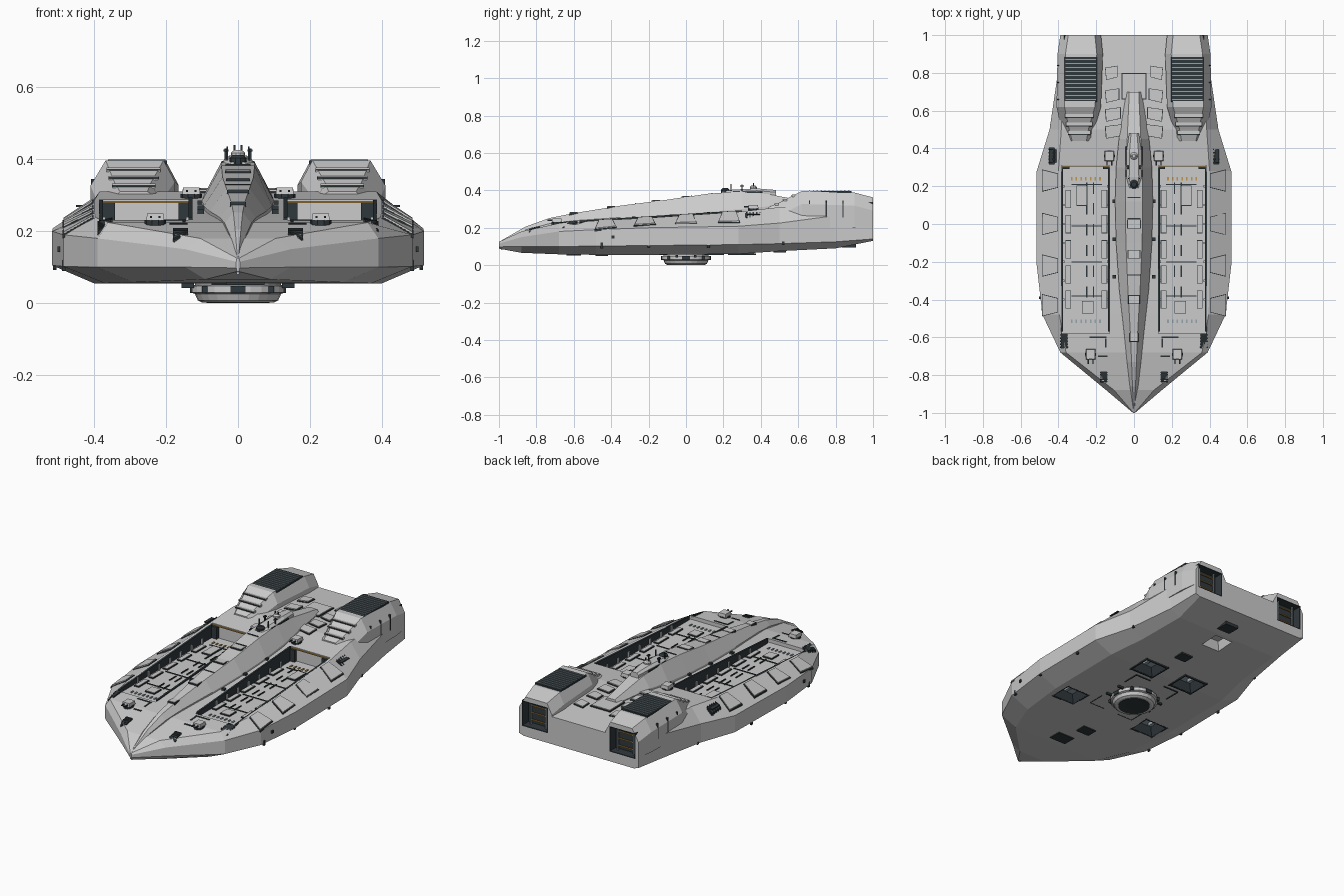
import bpy, bmesh
from math import sin, cos, pi

if "Cube" in bpy.data.objects:
    bpy.data.objects.remove(bpy.data.objects["Cube"])

def mat(name, c):
    m = bpy.data.materials.new(name)
    m.diffuse_color = (*c, 1)
    m.use_nodes = True
    m.node_tree.nodes["Principled BSDF"].inputs["Base Color"].default_value = m.diffuse_color
    return m
DARK, ORANGE = mat("dark", (.03, .04, .045)), mat("orange", (.55, .3, .06))
STEEL = mat("steel", (.3, .38, .42))

def make(name, verts, faces, m=None, mirror=True):
    """Mesh object, optionally with a copy mirrored across x."""
    n = len(verts)
    if mirror:
        verts = verts + [(-x, y, z) for x, y, z in verts]
        faces = faces + [[i + n for i in f] for f in faces]
    me = bpy.data.meshes.new(name)
    me.from_pydata(verts, [], faces)
    bm = bmesh.new()
    bm.from_mesh(me)
    bmesh.ops.recalc_face_normals(bm, faces=bm.faces)
    bm.to_mesh(me)
    bm.free()
    if m:
        me.materials.append(m)
    o = bpy.data.objects.new(name, me)
    bpy.context.collection.objects.link(o)
    return o

def loft(name, rings, m=None, mirror=False):
    n = len(rings[0])
    faces = [[i*n + j, i*n + (j+1) % n, (i+1)*n + (j+1) % n, (i+1)*n + j]
             for i in range(len(rings)-1) for j in range(n)]
    faces += [list(range(n)), [(len(rings)-1)*n + j for j in range(n)]]
    return make(name, [v for r in rings for v in r], faces, m, mirror)

HEX = [[0, 1, 2, 3], [4, 5, 6, 7], [0, 1, 5, 4], [1, 2, 6, 5], [2, 3, 7, 6], [3, 0, 4, 7]]
def solids(name, tops, m=None, mirror=True):
    """Several eight-cornered blocks in one object."""
    v, f = [], []
    for t in tops:
        f += [[i + len(v) for i in q] for q in HEX]
        v += t
    return make(name, v, f, m, mirror)

def block(x, y, z, sx, sy, sz, taper=1.0):
    q = [(-.5, -.5), (.5, -.5), (.5, .5), (-.5, .5)]
    return ([(x+a*sx, y+b*sy, z-sz/2) for a, b in q] +
            [(x+a*sx*taper, y+b*sy*taper, z+sz/2) for a, b in q])

def boxes(name, dims, m=None, mirror=True):
    return solids(name, [block(*d) for d in dims], m, mirror)

def outlined(name, dims, mirror=True):
    """Panels with a thin dark border underneath."""
    boxes(name, dims, None, mirror)
    boxes(name + "_borders", [(x, y, z-.002, sx+.007, sy+.007, sz) for x, y, z, sx, sy, sz in dims], DARK, mirror)

def cyl(name, x, y, layers, n=20, m=None, mirror=False):
    """Turned part from (radius, z) layers."""
    return loft(name, [[(x+r*cos(2*pi*i/n), y+r*sin(2*pi*i/n), z) for i in range(n)]
                       for r, z in layers], m, mirror)

def cut(o, cutter):
    md = o.modifiers.new("cut", 'BOOLEAN')
    md.operation, md.solver, md.object = 'DIFFERENCE', 'EXACT', cutter
    cutter.hide_render = True
    bpy.context.view_layer.objects.active = o
    bpy.ops.object.modifier_apply(modifier="cut")

# hull stations: y, bottom x, bottom z, chine x, chine z, side z, shoulder x, deck z
ST = [(-1, .003, .088, .005, .098, .115, .003, .125), (-.88, .09, .066, .147, .1, .15, .105, .18),
      (-.68, .29, .058, .39, .1, .18, .36, .224), (-.48, .37, .055, .485, .102, .19, .395, .238),
      (-.2, .4, .055, .517, .105, .2, .4, .253), (.28, .4, .06, .515, .11, .208, .4, .285),
      (.5, .36, .075, .447, .115, .225, .385, .31), (.8, .34, .09, .403, .125, .265, .37, .305),
      (1, .36, .13, .39, .14, .29, .375, .292)]

def station(y):
    for a, b in zip(ST, ST[1:]):
        if y <= b[0]:
            t = (y-a[0]) / (b[0]-a[0])
            return [p + (q-p)*t for p, q in zip(a, b)]
    return ST[-1]

def top(x, y):
    s = station(y)
    return s[7] if x <= s[6] else s[7] + (s[5]-s[7]) * (x-s[6]) / (s[3]-s[6])

def plate(pts, h=.006):
    """Block lying on the hull top over four (x, y) corners."""
    return [(x, y, top(x, y)-.006) for x, y in pts] + [(x, y, top(x, y)+h) for x, y in pts]

def grow(pts, k):
    mx, my = sum(p[0] for p in pts)/4, sum(p[1] for p in pts)/4
    return [(mx+(x-mx)*k, my+(y-my)*k) for x, y in pts]

def rect(x, y, sx, sy):
    return [(x-sx/2, y-sy/2), (x+sx/2, y-sy/2), (x+sx/2, y+sy/2), (x-sx/2, y+sy/2)]

rings = []
for y, bx, bz, cx, cz, sz, hx, dz in ST:
    half = [(bx, y, bz), (cx, y, cz), (cx, y, sz), (hx, y, dz)]
    rings.append(half + [(-x, y, z) for x, y, z in reversed(half)])
hull = loft("hull", rings)

# engine housings
ENG = [(.44, .22, .37, .31), (.5, .21, .385, .335), (.62, .175, .41, .397),
       (.9, .165, .405, .388), (1, .175, .39, .362)]
engines = loft("engine_housings", [[(a, y, .22), (a, y, max(.29, t-.06)), (a+.032, y, t), (b-.042, y, t),
                                    (b, y, max(.26, t-.07)), (b, y, .2)] for y, a, b, t in ENG], mirror=True)

# recesses: deck bays, engine exhausts, belly hatches
cut(hull, boxes("bay_cutter", [(.2575, -.135, .36, .255, .89, .3)]))
noz = boxes("exhaust_cutter", [(.285, .99, .262, .17, .1, .15)])
cut(hull, noz)
cut(engines, noz)
HATCH = [(.14, .3), (.285, -.21)]
cut(hull, boxes("hatch_cutter", [(x, y, .07, .17, .15, .08, .6) for x, y in HATCH]))
cut(hull, boxes("rear_hatch_cutter", [(0, .72, .1, .13, .13, .07, .7)], mirror=False))
for o in [o for o in bpy.data.objects if o.name.endswith("cutter")]:
    bpy.data.objects.remove(o)

# belly hatch linings and panels
def lining(x, y):
    p = block(x, y, .083, .15, .132, .05, .7)
    q = block(x, y, .083, .143, .125, .05, .7)
    return [[p[i], p[j], p[j+4], p[i+4], q[i], q[j], q[j+4], q[i+4]]
            for i, j in ((0, 1), (1, 2), (2, 3), (3, 0))]
solids("hatch_linings", [b for h in HATCH for b in lining(*h)], DARK)
boxes("hatch_ceilings", [(x, y, .107, .104, .092, .006) for x, y in HATCH], STEEL)
boxes("hatch_frames", [d for x, y in HATCH for s in (-1, 1) for d in
      ((x+s*.076, y, .059, .008, .15, .008), (x, y+s*.068, .059, .16, .008, .008))], DARK)
boxes("hatch_lifts", [(x+.02, y, .094, .02, .04, .02) for x, y in HATCH], STEEL)
outlined("belly_panels", [(.02, -.6, .058, .1, .07, .01), (-.03, -.45, .056, .08, .06, .008),
                          (.06, .5, .076, .07, .06, .012), (.05, .87, .107, .08, .07, .022)], False)
boxes("belly_seams", [(s*.1, y, .057, .1, .005, .006) for s in (-1, 1) for y in (-.2, .2)] +
      [(s*.15, y, .057, .005, .1, .006) for s in (-1, 1) for y in (-.15, .15)], DARK, False)

# belly turret
cyl("belly_turret", 0, 0, [(.12, .07), (.12, .05), (.132, .048), (.132, .03), (.12, .026),
                           (.112, .008), (.1, .002), (.085, .002), (.075, .02)], 24)
cyl("turret_lens", 0, 0, [(.088, .02), (.088, 0), (.05, .003)], 24, DARK)
boxes("turret_windows", [(.112*cos(a), .112*sin(a), .038, .042, .042, .02)
                         for a in [i*pi/4 for i in range(8)]], DARK, False)
solids("turret_struts", [block(.14, y, .048, .035, .012, .012) for y in (-.05, .05)], DARK)

# central spine: y, base half width, crest half width, shoulder z, crest z
SP = [(-.99, .004, .002, .12, .13), (-.86, .022, .008, .188, .205), (-.73, .037, .013, .222, .252),
      (-.6, .05, .018, .238, .278), (-.35, .078, .032, .255, .318), (-.1, .095, .043, .27, .35),
      (.12, .1, .046, .285, .382), (.3, .095, .045, .3, .395), (.45, .08, .036, .315, .378),
      (.7, .04, .025, .312, .33)]
loft("spine", [[(w, y, s-.04), (w, y, s), (t, y, c), (-t, y, c), (-w, y, s), (-w, y, s-.04)]
               for y, w, t, s, c in SP])
outlined("spine_hatches", [(0, y, z, .055*k, .04, .016) for y, z, k in
         ((-.6, .275, .7), (-.4, .308, 1), (-.16, .34, 1.1), (0, .362, 1.2))], False)
boxes("spine_slits", [(0, y, z, .07, .006, .006) for y, z in
      ((-.27, .328), (.03, .369), (.14, .384))], DARK, False)
boxes("spine_sensors", [(.104, y, top(.1, y)+.003, .018, .018, .016) for y in (-.28, -.08, .12)], DARK)

# bridge and masts
loft("bridge", [[(w, y, .37), (w, y, z-.012), (w*.6, y, z), (-w*.6, y, z), (-w, y, z-.012), (-w, y, .37)]
                for y, w, z in ((.19, .03, .392), (.25, .042, .404), (.38, .04, .41), (.48, .026, .402))])
cyl("bridge_turret", 0, .21, [(.024, .385), (.024, .403), (.014, .412)], 10, DARK)
cyl("bridge_dome", 0, .36, [(.02, .4), (.02, .418), (.01, .426)], 10)
boxes("masts", [(.03, .24, .41, .005, .005, .05), (.034, .3, .41, .006, .006, .04),
                (.01, .36, .42, .005, .005, .04), (.034, .3, .424, .014, .02, .006)], DARK)
boxes("bridge_rail", [(.042, .33, .39, .008, .16, .008)], DARK)

# bay walls, floor panels and markings
def wall(x0, x1, up):
    return [(x, y, z) for x in (x0, x1) for y, z in
            ((-.57, .208), (.3, .208), (.3, top(.2, .3)+up), (-.57, top(.2, -.57)+up))]
solids("bay_wall_trim", [wall(.376, .387, -.001), wall(.127, .137, .006)], DARK)
boxes("bay_wall_ribs", [(x, -.4+.1*i, .225, .008, .012, .03) for i in range(7) for x in (.373, .14)])
boxes("bay_end_strip", [(.257, .307, .281, .25, .006, .006)], ORANGE)
boxes("bay_end_posts", [(x, .3, .245, s, .02, .07) for x, s in ((.15, .03), (.36, .035))], DARK)
outlined("bay_floor_strips", [(x, -.4+.133*i, .214, .024, .09, .009) for i in range(5) for x in (.157, .348)])
outlined("bay_lifts", [(.276, .15, .214, .05, .1, .009), (.245, -.44, .214, .055, .06, .009)])
boxes("bay_lane_marks", [(x, -.36+.11*i, .2125, .006, .06, .006)
                         for i in range(6) for x in (.25, .215)], DARK)
boxes("bay_cross_seams", [(.25, y, .2115, .16, .005, .005) for y in (.21, -.01, -.2, -.38)], DARK)
boxes("bay_rear_lamps", [(.18+.025*i, .24, .2125, .008, .02, .005) for i in range(7)], ORANGE)
boxes("bay_front_lamps", [(.18+.025*i, -.515, .2125, .008, .02, .005) for i in range(7)], STEEL)

# armour flaps on the sloping flanks
FLAPS = [[(.405, y-.035), (.485, y-.055), (.485, y+.055), (.405, y+.035)] for y in (-.43, -.22, .0, .23)]
solids("flank_flaps", [plate(q, .01) for q in FLAPS])
solids("flank_flap_edges", [plate(grow(q, 1.08), .005) for q in FLAPS], DARK)
# louvred vents on deck and shoulders
VENTS = [(.435, .36, .03, .09), (.37, -.62, .035, .08), (.16, -.81, .035, .06)]
solids("deck_vents", [plate(rect(*v), .005) for v in VENTS], DARK)
solids("deck_vent_slats", [plate(rect(x, y-sy/2+sy*(i+.5)/5, sx+.006, .007), .008)
                           for x, y, sx, sy in VENTS for i in range(5)], DARK)
boxes("shoulder_fins", [(.42, .36, .27, .06, .07, .005)], DARK)
# bow deck marks
solids("bow_marks", [plate(q, .003) for q in (rect(.19, -.6, .09, .008), rect(.15, -.63, .008, .05),
                     rect(.165, -.7, .05, .008))], DARK)

# gun turrets
for nm, x, y in (("front_turrets", .23, -.69), ("rear_turrets", .13, .36)):
    z = top(x, y)
    cyl(nm + "_base", x, y, [(.03, z-.01), (.03, z+.01)], 10, DARK, True)
    boxes(nm, [(x, y, z+.018, .05, .055, .02, .9)])
    boxes(nm + "_barrels", [(x+s*.012, y-.035, z+.018, .006, .03, .006) for s in (-1, 1)], DARK)

# stern deck tiles
TILES = [[(.065+.008*i, y), (.145, y-.015), (.15, y+.045), (.065+.008*i, y+.055)]
         for i, y in enumerate((.47, .56, .66, .78))]
solids("stern_tiles", [plate(q, .01) for q in TILES])
solids("stern_tile_edges", [plate(grow(q, 1.1), .006) for q in TILES], DARK)
solids("stern_hatch", [plate(rect(0, .73, .12, .13), .01)], None, False)
solids("stern_hatch_edge", [plate(rect(0, .73, .13, .14), .006)], DARK, False)

# engine top grilles, front slats, side slots
boxes("engine_grilles", [(.282, .765, .391, .17, .24, .01)], DARK)
boxes("engine_grille_slats", [(.282, .66+.021*i, .397, .16, .006, .006) for i in range(11)], STEEL)
boxes("engine_front_slats", [(.29, y, z-.006, w, .018, .012) for y, z, w in
      ((.575, .377, .15), (.53, .354, .14), (.485, .332, .12))])
boxes("engine_front_slits", [(.29, y-.01, z-.004, w, .006, .005) for y, z, w in
      ((.575, .375, .15), (.53, .352, .14), (.485, .33, .12))], DARK)
boxes("engine_side_slots", [(.402, y, .3, .012, .006, .09) for y in (.66, .75, .84)], DARK)

# exhausts
boxes("exhaust_backs", [(.285, .943, .262, .172, .008, .152)], DARK)
boxes("exhaust_frames", [(.285+s*.083, .97, .262, .006, .06, .15) for s in (-1, 1)] +
      [(.285, .97, .262+s*.073, .17, .06, .006) for s in (-1, 1)], DARK)
boxes("exhaust_bars", [(.285, .965, z, .1, .008, .005) for z in (.22, .262, .304)], ORANGE)
boxes("exhaust_uprights", [(x, .968, .262, .006, .01, .14) for x in (.235, .335)], STEEL)

# small side thrusters
boxes("side_posts", [(.485, -.45, .105, .01, .014, .03), (.51, .12, .102, .01, .014, .02),
                     (.51, -.2, .105, .01, .014, .02), (.44, .52, .118, .01, .014, .015)], DARK)
boxes("side_ports", [(.497, -.39, .15, .01, .014, .016)], DARK)
